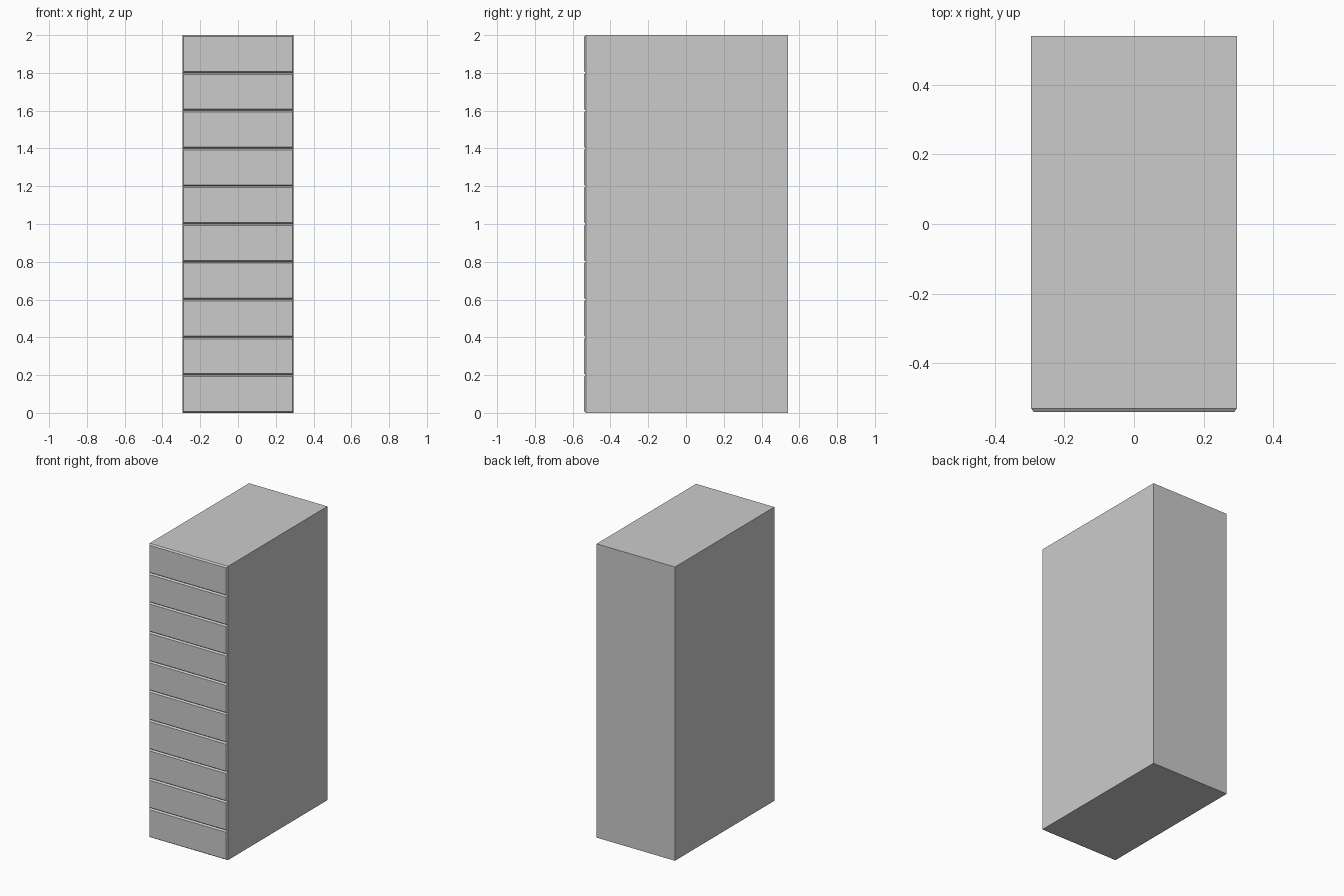
import bpy, bmesh

if "Cube" in bpy.data.objects:
    bpy.data.objects.remove(bpy.data.objects["Cube"])

WIDTH, DEPTH, HEIGHT = 0.59, 1.08, 0.2
COUNT = 10
BEVEL = 0.011


def stacked_unit(name, z):
    """Box whose four front edges are chamfered."""
    bm = bmesh.new()
    bmesh.ops.create_cube(bm, size=1)
    bmesh.ops.scale(bm, vec=(WIDTH, DEPTH, HEIGHT), verts=bm.verts)
    bmesh.ops.translate(bm, vec=(0, 0, z + HEIGHT / 2), verts=bm.verts)
    front = min(bm.faces, key=lambda f: f.calc_center_median().y)
    # Chamfer around the front panel
    bmesh.ops.inset_region(bm, faces=[front], thickness=BEVEL, depth=0)
    inner = set(front.verts)
    rim = [v for v in bm.verts if v.co.y < 0 and v not in inner]
    bmesh.ops.translate(bm, vec=(0, BEVEL, 0), verts=rim)
    bmesh.ops.recalc_face_normals(bm, faces=bm.faces)
    mesh = bpy.data.meshes.new(name)
    bm.to_mesh(mesh)
    bm.free()
    obj = bpy.data.objects.new(name, mesh)
    bpy.context.collection.objects.link(obj)
    return obj


# Column of identical drawer units
for i in range(COUNT):
    stacked_unit(f"drawer_unit_{i + 1}", i * HEIGHT)
